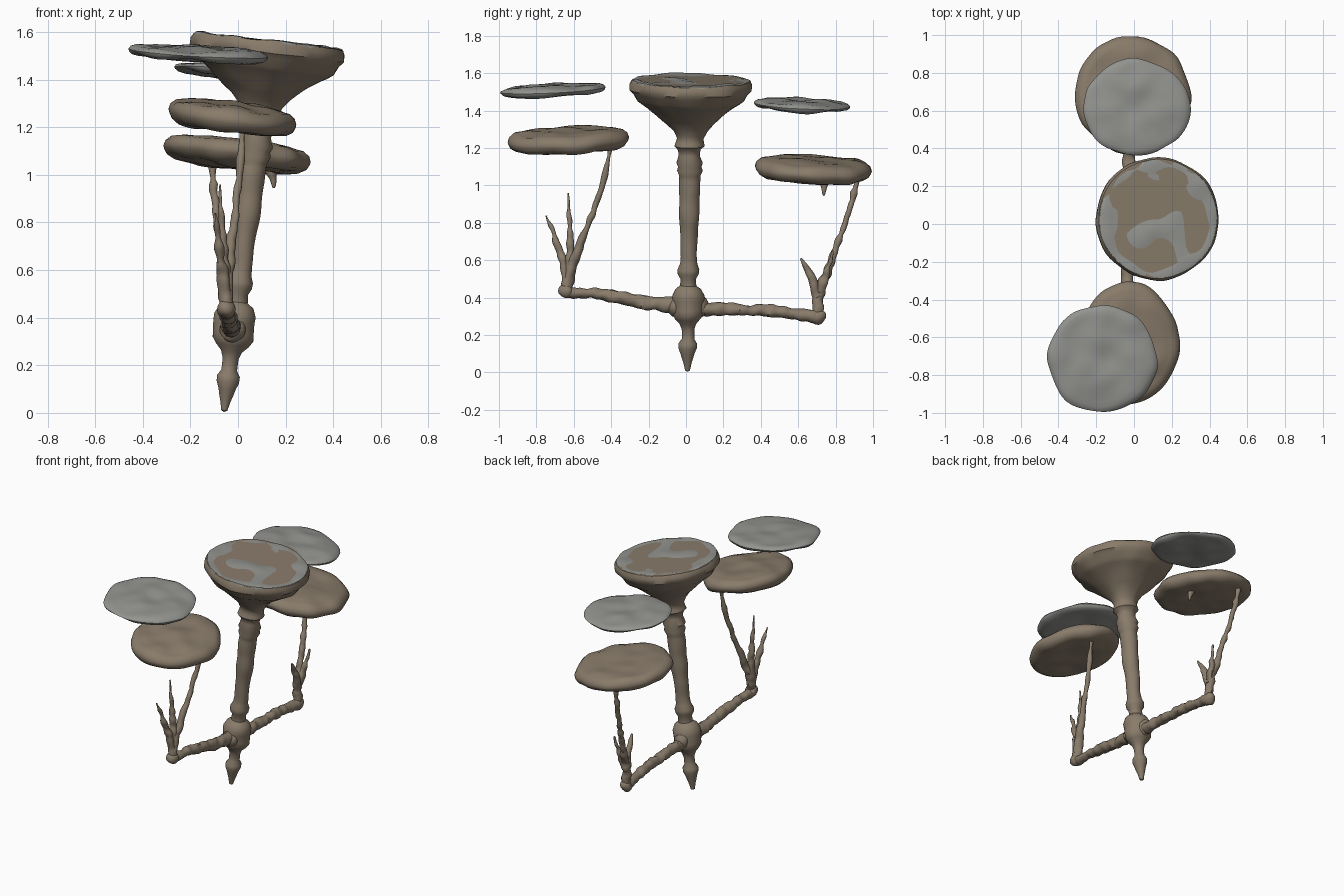
import bpy, bmesh
from math import sin, cos, pi
from mathutils import Vector, Matrix, noise

if "Cube" in bpy.data.objects:
    bpy.data.objects.remove(bpy.data.objects["Cube"])


def material(name, rgb):
    m = bpy.data.materials.new(name)
    m.diffuse_color = (*rgb, 1)
    m.use_nodes = True
    m.node_tree.nodes["Principled BSDF"].inputs["Base Color"].default_value = m.diffuse_color
    return m


WOOD = material("weathered_wood", (0.25, 0.20, 0.145))
GREY = material("grey_wood", (0.29, 0.29, 0.275))


def finish(ob, mat, rough, freq):
    """Carved, uneven surface, then smooth shading."""
    me = ob.data
    normals = [v.normal.copy() for v in me.vertices]
    for v, n in zip(me.vertices, normals):
        v.co += n * rough * noise.noise(v.co * freq + Vector((3.1, 7.7, 1.3)))
    me.materials.clear()
    me.materials.append(mat)
    bpy.ops.object.select_all(action='DESELECT')
    ob.select_set(True)
    bpy.context.view_layer.objects.active = ob
    bpy.ops.object.shade_smooth_by_angle(angle=0.8)
    return ob


def lathe(name, profile, origin, slope, mat, scale=(1, 1), rough=0.006,
          freq=9, segs=64, wobble=0.0, axis=False):
    """Revolve (radius, height) points. slope tilts discs (shear in z) or leans the axis."""
    pts = []
    for (r0, z0), (r1, z1) in zip(profile, profile[1:]):
        n = max(1, int(max(abs(r1 - r0) * max(scale), abs(z1 - z0)) / 0.02))
        pts += [(r0 + (r1 - r0) * i / n, z0 + (z1 - z0) * i / n) for i in range(n)]
    pts.append(profile[-1])
    bm = bmesh.new()
    rings = []
    for r, z in pts:
        ring = []
        for i in range(segs):
            a = 2 * pi * i / segs
            k = r * (1 + wobble * noise.noise(Vector((cos(a), sin(a), 0)) * 2 + Vector(origin) * 5))
            x, y = k * cos(a) * scale[0], k * sin(a) * scale[1]
            h = z + slope[0] * x + slope[1] * y
            if axis:  # leaning column: discs stay square to the axis
                h = z - slope[0] * x - slope[1] * y
                x, y = x + slope[0] * z, y + slope[1] * z
            ring.append(bm.verts.new((origin[0] + x, origin[1] + y, origin[2] + h)))
        rings.append(ring)
    for a, b in zip(rings, rings[1:]):
        for i in range(segs):
            j = (i + 1) % segs
            bm.faces.new((a[i], a[j], b[j], b[i]))
    bmesh.ops.remove_doubles(bm, verts=bm.verts, dist=0.0003)
    bmesh.ops.holes_fill(bm, edges=bm.edges, sides=0)
    bmesh.ops.recalc_face_normals(bm, faces=bm.faces)
    me = bpy.data.meshes.new(name)
    bm.to_mesh(me)
    bm.free()
    ob = bpy.data.objects.new(name, me)
    bpy.context.collection.objects.link(ob)
    return finish(ob, mat, rough, freq)


def limb(name, pts, rough=0.012, freq=22):
    """Tapered, knotty tube through (x, y, z, radius) points."""
    cu = bpy.data.curves.new(name, 'CURVE')
    cu.dimensions = '3D'
    cu.bevel_depth, cu.bevel_resolution, cu.use_fill_caps = 1, 4, True
    cu.resolution_u = 10
    sp = cu.splines.new('NURBS')
    sp.points.add(len(pts) - 1)
    for p, (x, y, z, r) in zip(sp.points, pts):
        p.co, p.radius = (x, y, z, 1), r
    sp.order_u, sp.use_endpoint_u = 3, True
    ob = bpy.data.objects.new(name, cu)
    bpy.context.collection.objects.link(ob)
    bpy.ops.object.select_all(action='DESELECT')
    ob.select_set(True)
    bpy.context.view_layer.objects.active = ob
    bpy.ops.object.convert(target='MESH')
    return finish(bpy.context.object, WOOD, rough, freq)


def ball(name, loc, size):
    bpy.ops.mesh.primitive_uv_sphere_add(segments=20, ring_count=12, radius=1)
    ob = bpy.context.object
    ob.name = name
    ob.data.transform(Matrix.Translation(loc) @ Matrix.Diagonal((*size, 1)))
    return finish(ob, WOOD, 0.012, 18)


# Central turned column flaring into the bowl
BASE, LEAN = (-0.06, 0.008, 0), (0.12, 0.012)
lathe("turned_column", [
    (0.0, 0.003), (0.014, 0.01), (0.022, 0.05), (0.036, 0.10), (0.049, 0.13),
    (0.05, 0.155), (0.036, 0.18), (0.033, 0.23), (0.042, 0.26), (0.066, 0.285),
    (0.084, 0.31), (0.086, 0.41), (0.07, 0.445), (0.045, 0.465), (0.042, 0.50),
    (0.055, 0.525), (0.057, 0.55), (0.044, 0.58), (0.042, 0.62), (0.052, 0.85),
    (0.057, 1.05), (0.069, 1.08), (0.062, 1.10), (0.070, 1.12), (0.055, 1.16),
    (0.06, 1.19), (0.082, 1.21), (0.072, 1.25), (0.09, 1.29), (0.125, 1.33),
    (0.185, 1.38), (0.235, 1.42), (0.285, 1.455), (0.305, 1.49), (0.325, 1.51),
    (0.325, 1.54), (0.315, 1.56)], BASE, LEAN, WOOD, rough=0.008, axis=True)
lathe("bowl_top", [(0.316, 1.55), (0.312, 1.563), (0.29, 1.568), (0.25, 1.56), (0, 1.555)],
      BASE, LEAN, GREY, rough=0.014, freq=7, axis=True)

# Rounded shelf discs: (name, centre, radii, slope, thickness, material)
SHELF = [(0, -0.5), (0.6, -0.5), (0.85, -0.42), (0.95, -0.28), (0.99, -0.1), (1, 0.02),
         (0.975, 0.2), (0.9, 0.36), (0.7, 0.46), (0.35, 0.53), (0, 0.54)]
for name, c, rad, slope, t, mat in [
        ("front_lower_disc", (-0.025, -0.632, 1.242), (0.265, 0.318), (-0.12, 0.04), 0.115, WOOD),
        ("back_lower_disc", (-0.003, 0.685, 1.085), (0.305, 0.313), (-0.12, -0.05), 0.115, WOOD),
        ("front_upper_disc", (-0.168, -0.715, 1.51), (0.288, 0.28), (-0.06, 0.05), 0.05, GREY),
        ("back_upper_disc", (0.013, 0.617, 1.43), (0.283, 0.257), (-0.08, -0.05), 0.05, GREY)]:
    lathe(name, [(r, z * t) for r, z in SHELF], c, slope, mat, rad,
          rough=0.014, freq=8, wobble=0.04)

# Hub collars and the two side arms
for s, name in ((-1, "front"), (1, "back")):
    ball(name + "_hub_collar", (-0.022, 0.012 + s * 0.065, 0.35), (0.05, 0.045, 0.058))
limb("front_arm", [(-0.02, 0, 0.355, 0.045), (-0.03, -0.15, 0.36, 0.036), (-0.035, -0.3, 0.385, 0.035),
                   (-0.045, -0.45, 0.42, 0.032), (-0.05, -0.56, 0.425, 0.026), (-0.05, -0.645, 0.432, 0.032)])
limb("back_arm", [(-0.02, 0, 0.345, 0.045), (-0.02, 0.15, 0.338, 0.034), (-0.025, 0.3, 0.335, 0.032),
                  (-0.03, 0.5, 0.325, 0.031), (-0.035, 0.62, 0.305, 0.032), (-0.04, 0.71, 0.3, 0.036)])
ball("front_arm_knob", (-0.05, -0.637, 0.432), (0.036, 0.04, 0.04))
ball("back_arm_knob", (-0.04, 0.705, 0.298), (0.038, 0.042, 0.038))

# Twiggy branches rising from the arm ends
limb("front_tall_branch", [(-0.05, -0.637, 0.43, 0.03), (-0.052, -0.63, 0.5, 0.03), (-0.045, -0.6, 0.6, 0.026),
                           (-0.02, -0.53, 0.77, 0.018), (0.005, -0.45, 0.98, 0.016), (0.02, -0.408, 1.19, 0.013)])
limb("front_middle_twig", [(-0.05, -0.635, 0.48, 0.028), (-0.06, -0.61, 0.62, 0.024),
                           (-0.07, -0.625, 0.78, 0.018), (-0.075, -0.63, 0.96, 0.006)])
limb("front_outer_twig", [(-0.05, -0.635, 0.46, 0.028), (-0.06, -0.65, 0.57, 0.022),
                          (-0.08, -0.69, 0.7, 0.018), (-0.095, -0.748, 0.84, 0.006)])
limb("back_tall_branch", [(-0.04, 0.705, 0.3, 0.03), (-0.042, 0.70, 0.42, 0.03), (-0.055, 0.75, 0.52, 0.022),
                          (-0.075, 0.82, 0.72, 0.016), (-0.1, 0.89, 0.9, 0.015), (-0.11, 0.915, 1.05, 0.016)])
limb("back_inner_twig", [(-0.04, 0.705, 0.4, 0.028), (-0.035, 0.68, 0.5, 0.024), (-0.02, 0.615, 0.61, 0.006)])
limb("back_small_twig", [(-0.04, 0.71, 0.43, 0.026), (-0.02, 0.76, 0.53, 0.02), (-0.005, 0.785, 0.65, 0.005)])
limb("disc_drip", [(0.14, 0.735, 1.04, 0.028), (0.145, 0.735, 0.99, 0.018), (0.15, 0.738, 0.945, 0.005)])
